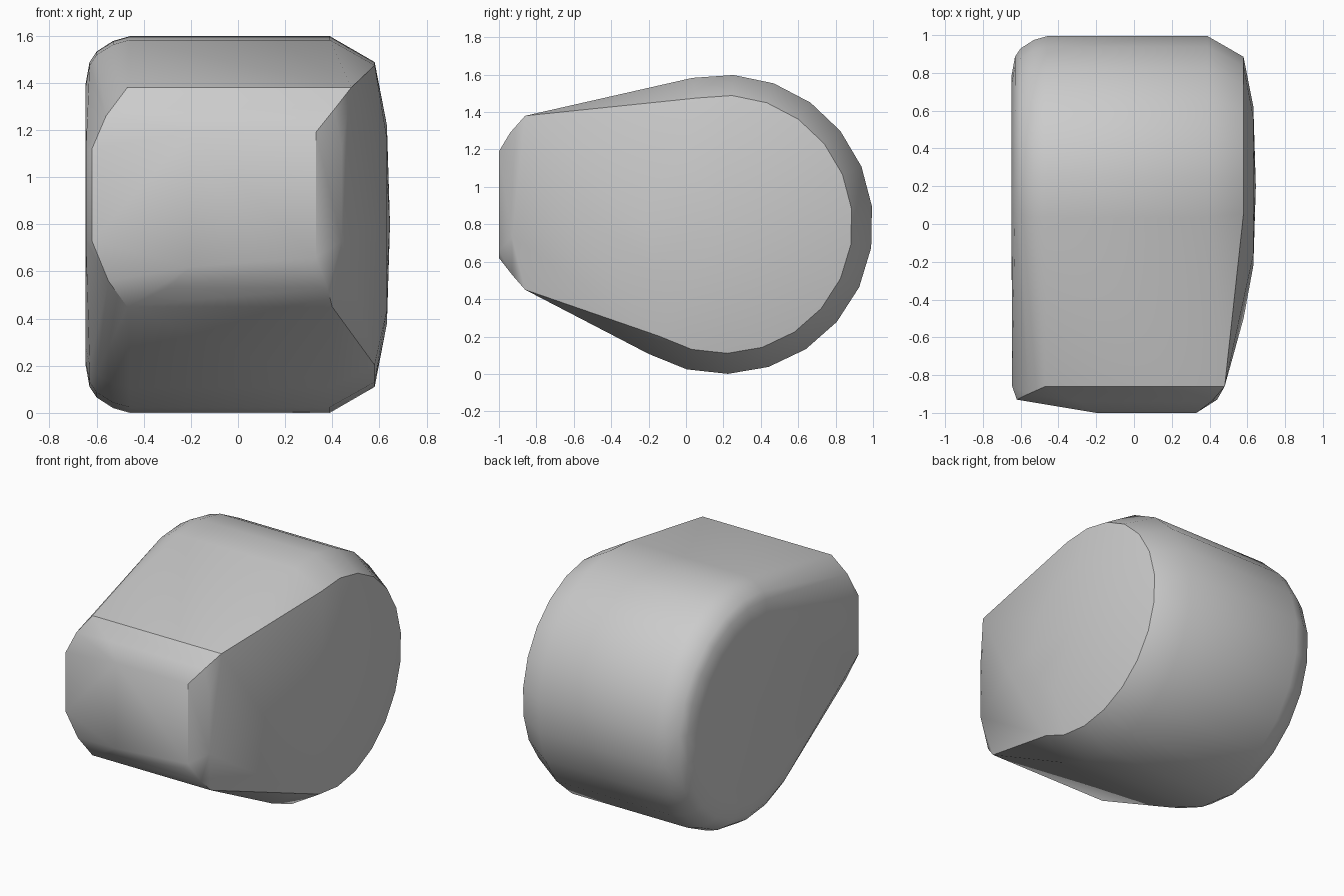
import bpy
import bmesh
from math import sin, cos, radians

# Remove the default cube
cube = bpy.data.objects.get("Cube")
if cube:
    bpy.data.objects.remove(cube, do_unlink=True)

# One plain grey material
grey = bpy.data.materials.new("plain grey")
grey.use_nodes = True
colour = (0.6, 0.6, 0.6, 1)
grey.diffuse_color = colour
grey.node_tree.nodes["Principled BSDF"].inputs["Base Color"].default_value = colour

CENTRE_Y, CENTRE_Z = 0.2, 0.8


def arc(x, radius, start=-120, end=102, steps=14):
    """Points of the round back, at one position across the width."""
    angles = [radians(start + (end - start) * i / steps) for i in range(steps + 1)]
    return [(x, CENTRE_Y + radius * cos(a), CENTRE_Z + radius * sin(a)) for a in angles]


def across(y, z, *xs):
    """Points along the width at one depth and height."""
    return [(x, y, z) for x in xs]


points = []

# Round drum: rolled edge on one side, chamfered edge on the other
for x, radius in ((-0.648, 0.59), (-0.63, 0.69), (-0.6, 0.735), (-0.53, 0.78),
                  (-0.46, 0.8), (0.39, 0.8), (0.58, 0.69)):
    points += arc(x, radius)

# Slightly domed side
points += arc(0.632, 0.42, 0, 330, 11)
points += across(CENTRE_Y, CENTRE_Z, 0.645)
points += across(-0.5, CENTRE_Z, 0.58)

# Narrow front end: upper and lower edges, bevels and flat nose
points += across(-0.86, 1.38, -0.47, 0.48)
points += across(-0.86, 0.45, -0.47, 0.4)
points += across(-0.94, 1.29, -0.3, 0.41)
points += across(-0.93, 0.53, -0.3, 0.38)
points += across(-1, 1.19, -0.2, 0.33)
points += across(-1, 0.62, -0.2, 0.3)
points += across(-1, 0.66, 0.33)

# Corners where the nose turns into the sides
for z in (0.73, 1.12):
    points += across(-0.93, z, -0.62, 0.44)
    points += across(-0.86, z, -0.645)
points += across(-0.9, 1.26, -0.56)
points += across(-0.9, 0.56, -0.55)

# Wrap everything in one convex skin
bm = bmesh.new()
for p in points:
    bm.verts.new(p)
bmesh.ops.convex_hull(bm, input=bm.verts[:])
loose = [v for v in bm.verts if not v.link_faces]
bmesh.ops.delete(bm, geom=loose, context="VERTS")
bmesh.ops.dissolve_limit(bm, angle_limit=radians(0.5), verts=bm.verts[:], edges=bm.edges[:])
bmesh.ops.recalc_face_normals(bm, faces=bm.faces[:])

mesh = bpy.data.meshes.new("rounded_block")
bm.to_mesh(mesh)
bm.free()
mesh.materials.append(grey)
block = bpy.data.objects.new("rounded_block", mesh)
bpy.context.collection.objects.link(block)

# Smooth shading with crisp creases
bpy.ops.object.select_all(action="DESELECT")
block.select_set(True)
bpy.context.view_layer.objects.active = block
bpy.ops.object.shade_smooth_by_angle(angle=radians(32))
